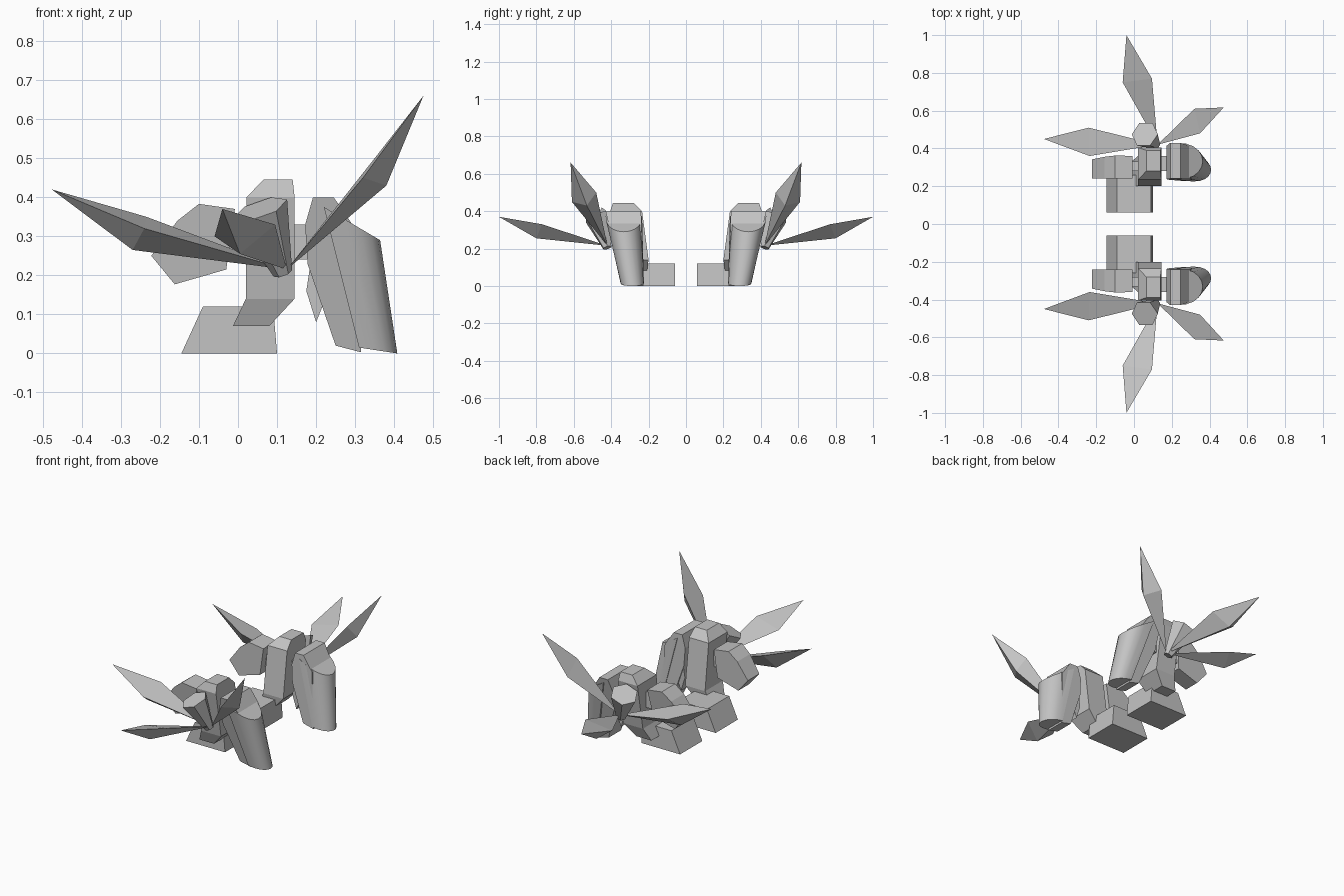
import bpy
import bmesh
from math import sin, cos, pi
from mathutils import Vector

default_cube = bpy.data.objects.get("Cube")
if default_cube:
    bpy.data.objects.remove(default_cube, do_unlink=True)

grey = bpy.data.materials.new("plain grey")
grey.use_nodes = True
colour = (0.55, 0.55, 0.55, 1)
grey.diffuse_color = colour
grey.node_tree.nodes["Principled BSDF"].inputs["Base Color"].default_value = colour


def make_object(name, bm, smooth=False):
    """Turn a bmesh into a part mirrored across the middle."""
    bmesh.ops.recalc_face_normals(bm, faces=bm.faces[:])
    mesh = bpy.data.meshes.new(name)
    bm.to_mesh(mesh)
    bm.free()
    mesh.materials.append(grey)
    part = bpy.data.objects.new(name, mesh)
    bpy.context.collection.objects.link(part)
    if smooth:
        bpy.ops.object.select_all(action="DESELECT")
        bpy.context.view_layer.objects.active = part
        part.select_set(True)
        bpy.ops.object.shade_smooth_by_angle()
    mirror = part.modifiers.new("Mirror", "MIRROR")
    mirror.use_axis = (False, True, False)
    mirror.use_mirror_merge = False
    return part


def loft(name, rings, smooth=False):
    """Bridge rings of equal length and cap both ends."""
    bm = bmesh.new()
    loops = [[bm.verts.new(point) for point in ring] for ring in rings]
    count = len(loops[0])
    for low, high in zip(loops, loops[1:]):
        for i in range(count):
            j = (i + 1) % count
            bm.faces.new((low[i], low[j], high[j], high[i]))
    bm.faces.new(loops[0])
    bm.faces.new(loops[-1])
    return make_object(name, bm, smooth)


def prism(name, profile, inner, outer, inner_lean=0.0, outer_lean=0.0, top=0.4):
    """Extrude an (x, z) profile along y, with leaning end faces."""
    return loft(name, [
        [(x, inner + inner_lean * (z - top), z) for x, z in profile],
        [(x, outer + outer_lean * (z - top), z) for x, z in profile],
    ])


def box_section(z, left, right, inner, outer):
    return [(left, inner, z), (right, inner, z), (right, outer, z), (left, outer, z)]


def half_round(back, tip, back_z, tip_z, inner, outer, steps=10):
    """A D-shaped ring, round towards +x."""
    ring = []
    for i in range(steps + 1):
        angle = pi * (i / steps - 0.5)
        bulge = max(cos(angle), 0) ** 0.8
        ring.append((back + (tip - back) * bulge,
                     (inner + outer) / 2 + (outer - inner) / 2 * sin(angle),
                     back_z + (tip_z - back_z) * bulge))
    return ring


def blade(name, tip, first, second, keel, hub=(0.125, 0.42, 0.215)):
    """A pointed leaf with a flat upper side and a keel below."""
    bm = bmesh.new()
    root, end, a, b, k = [bm.verts.new(p) for p in (hub, tip, first, second, keel)]
    for face in ((root, a, b), (a, end, b), (root, k, a),
                 (k, end, a), (root, b, k), (b, end, k)):
        bm.faces.new(face)
    return make_object(name, bm)


# Foot block with a sloping heel
prism("foot", [(-0.145, 0), (0.1, 0), (0.09, 0.12), (-0.09, 0.12)], 0.06, 0.26)

# Central column
loft("column", [
    box_section(0.07, -0.013, 0.08, 0.21, 0.33),
    box_section(0.14, 0.02, 0.145, 0.2, 0.36),
    box_section(0.4, 0.022, 0.145, 0.235, 0.405),
    box_section(0.445, 0.065, 0.14, 0.28, 0.39),
])

# Links joining the column to both side pods
prism("left_link", [(0.13, 0.24), (0.2, 0.24), (0.2, 0.33), (0.13, 0.33)], 0.28, 0.36)
prism("right_link", [(-0.03, 0.25), (0.04, 0.25), (0.04, 0.34), (-0.03, 0.34)], 0.28, 0.33)

# Small angular pod
prism("small_pod",
      [(-0.222, 0.25), (-0.162, 0.177), (-0.03, 0.215),
       (-0.008, 0.37), (-0.1, 0.383), (-0.155, 0.34)],
      0.24, 0.365, 0.0, 0.15)

# Large pod: inner slab, rounded shell and a small fin
prism("large_pod_slab",
      [(0.172, 0.33), (0.192, 0.4), (0.245, 0.4), (0.3, 0.32),
       (0.315, 0.003), (0.25, 0.02), (0.178, 0.23)],
      0.24, 0.43, 0.03, 0.24)
loft("large_pod_shell", [
    half_round(0.31, 0.408, 0.015, 0, 0.225, 0.35),
    half_round(0.22, 0.364, 0.375, 0.29, 0.235, 0.43),
], smooth=True)
prism("large_pod_fin", [(0.175, 0.16), (0.2, 0.08), (0.24, 0.18), (0.19, 0.26)], 0.24, 0.3)

# Six-sided flaring hub
base, crown = Vector((0.115, 0.42, 0.205)), Vector((0.057, 0.475, 0.37))
axis = (crown - base).normalized()
side = axis.cross(Vector((0, 1, 0))).normalized()
other = axis.cross(side)
loft("hub", [
    [centre + radius * (side * cos(i * pi / 3) + other * sin(i * pi / 3)) for i in range(6)]
    for centre, radius in ((base, 0.025), (crown, 0.073))
])

# Three blades spreading from the hub
blade("outer_blade", (-0.04, 1, 0.37), (-0.06, 0.75, 0.3), (0.095, 0.77, 0.33), (0.005, 0.8, 0.255))
blade("right_blade", (-0.477, 0.45, 0.42), (-0.24, 0.51, 0.32), (-0.235, 0.36, 0.35), (-0.27, 0.43, 0.265))
blade("left_blade", (0.475, 0.617, 0.66), (0.32, 0.61, 0.45), (0.35, 0.48, 0.5), (0.38, 0.53, 0.43))
